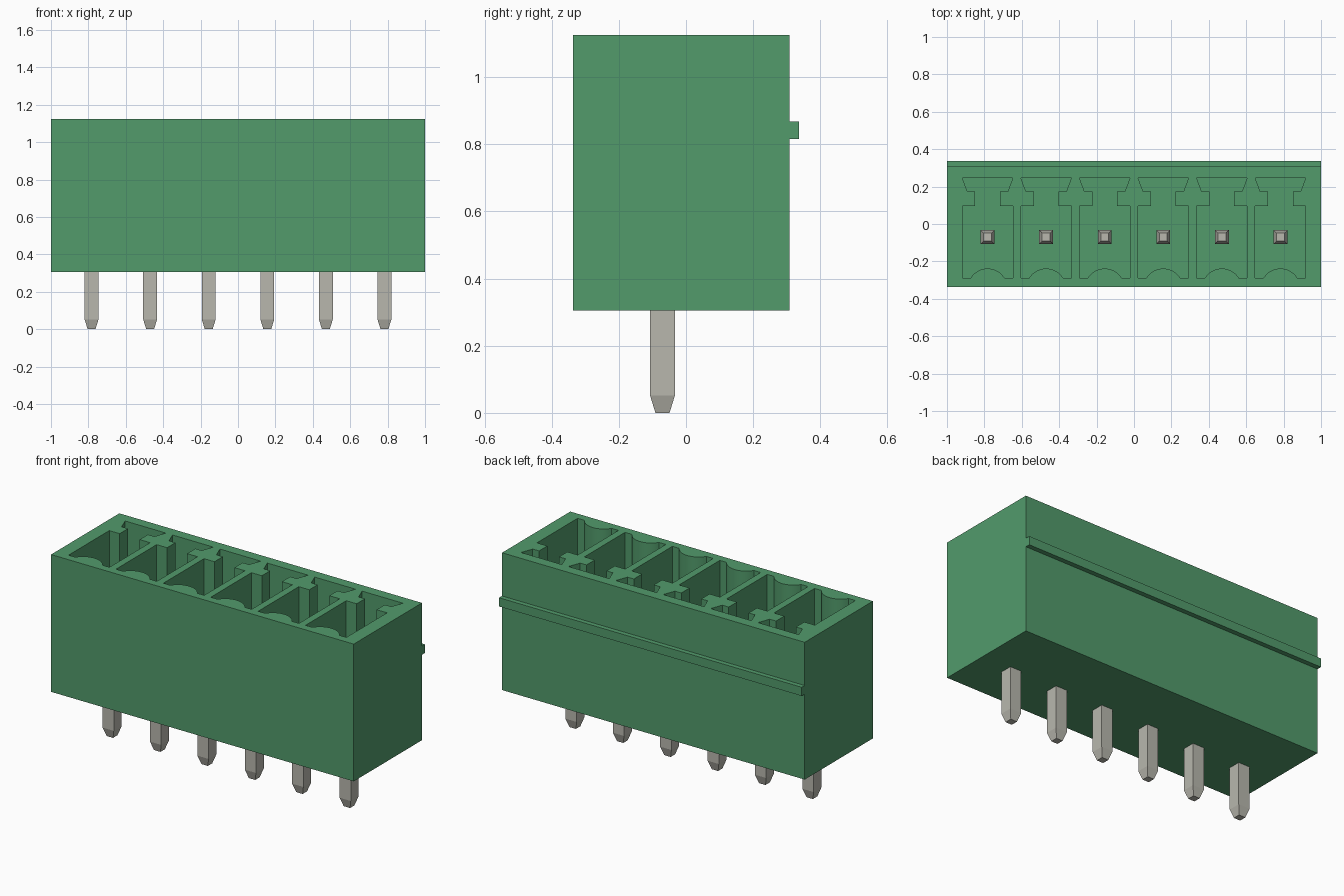
import bpy, bmesh, math

old = bpy.data.objects.get("Cube")
if old:
    bpy.data.objects.remove(old, do_unlink=True)

PITCH, COUNT = 0.3132, 6
BOTTOM, TOP, FLOOR = 0.305, 1.125, 0.49
PIN_Y, PIN_TOP, TIP = -0.07, 0.93, 0.052
centers = [(i - (COUNT - 1) / 2) * PITCH for i in range(COUNT)]


def material(name, color, roughness, metallic=0.0):
    mat = bpy.data.materials.new(name)
    mat.use_nodes = True
    mat.diffuse_color = (*color, 1)
    bsdf = mat.node_tree.nodes["Principled BSDF"]
    bsdf.inputs["Base Color"].default_value = (*color, 1)
    bsdf.inputs["Roughness"].default_value = roughness
    bsdf.inputs["Metallic"].default_value = metallic
    return mat


def finish(bm, name, mat):
    bmesh.ops.recalc_face_normals(bm, faces=bm.faces)
    mesh = bpy.data.meshes.new(name)
    bm.to_mesh(mesh)
    bm.free()
    mesh.materials.append(mat)
    obj = bpy.data.objects.new(name, mesh)
    bpy.context.collection.objects.link(obj)
    return obj


def prism(bm, outline, z0, z1):
    """Extrude a flat outline from z0 up to z1."""
    face = bm.faces.new([bm.verts.new((x, y, z0)) for x, y in outline])
    up = bmesh.ops.extrude_face_region(bm, geom=[face])["geom"]
    for v in up:
        if isinstance(v, bmesh.types.BMVert):
            v.co.z = z1


def rect(x0, x1, y0, y1):
    return [(x0, y0), (x1, y0), (x1, y1), (x0, y1)]


green = material("green plastic", (0.085, 0.328, 0.148), 0.6)
metal = material("tinned metal", (0.48, 0.475, 0.42), 0.5)

# Socket outline: right half, mirrored, with a rounded rib in the front wall
half = [(0.135, -0.288), (0.135, 0.096), (0.066, 0.096),
        (0.066, 0.174), (0.108, 0.174), (0.135, 0.246)]
radius, rib_y = 0.106, -0.344
spread = math.asin(0.09 / radius)
rib = []
for i in range(17):
    a = spread * (i / 8 - 1)
    rib.append((radius * math.sin(a), rib_y + radius * math.cos(a)))
socket = rib + half + [(-x, y) for x, y in reversed(half)]

# Housing with one socket per pin
bm = bmesh.new()
prism(bm, rect(-1, 1, -0.336, 0.308), BOTTOM, TOP)
housing = finish(bm, "housing", green)

bm = bmesh.new()
for c in centers:
    prism(bm, [(x + c, y) for x, y in socket], FLOOR, TOP + 0.1)
cutter = finish(bm, "socket_cutter", green)
cutter.hide_render = True

mod = housing.modifiers.new("sockets", "BOOLEAN")
mod.operation = "DIFFERENCE"
mod.solver = "EXACT"
mod.object = cutter
bpy.ops.object.select_all(action="DESELECT")
bpy.context.view_layer.objects.active = housing
housing.select_set(True)
bpy.ops.object.modifier_apply(modifier=mod.name)
bpy.data.objects.remove(cutter, do_unlink=True)
bpy.ops.object.shade_smooth_by_angle(angle=math.radians(25))

# Latching ridge along the back
bm = bmesh.new()
prism(bm, rect(-1, 1, 0.307, 0.336), 0.815, 0.867)
finish(bm, "latch_ridge", green)

# Square pins, tapered at both ends
for n, c in enumerate(centers, 1):
    bm = bmesh.new()
    rings = []
    for z, h in [(0, 0.021), (TIP, 0.037), (PIN_TOP - TIP, 0.037), (PIN_TOP, 0.021)]:
        rings.append([bm.verts.new((x, y, z)) for x, y in
                      rect(c - h, c + h, PIN_Y - h, PIN_Y + h)])
    for low, high in zip(rings, rings[1:]):
        for i in range(4):
            j = (i + 1) % 4
            bm.faces.new((low[i], low[j], high[j], high[i]))
    bm.faces.new(rings[0])
    bm.faces.new(rings[-1])
    finish(bm, f"pin_{n}", metal)
